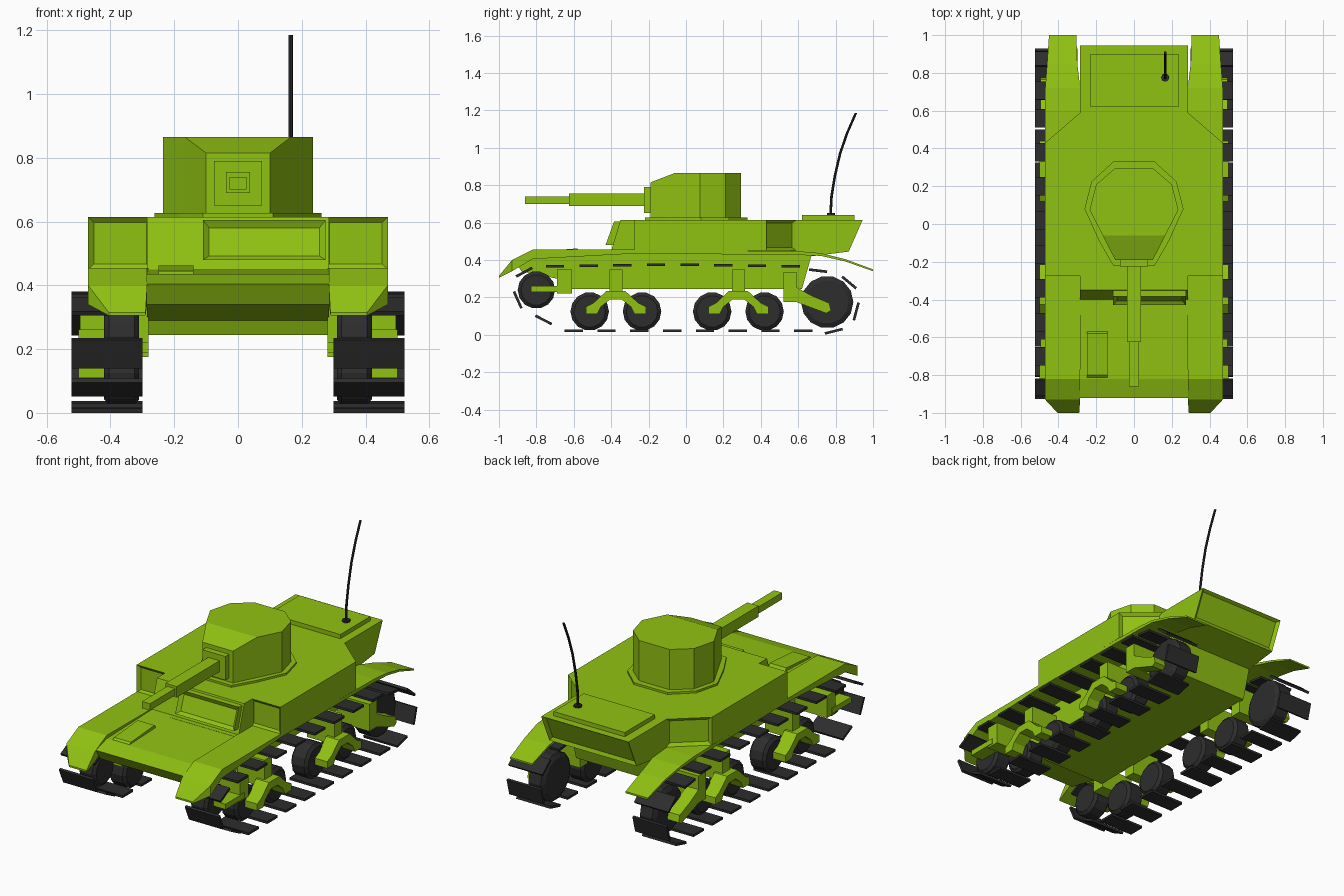
import bpy, bmesh, math
from mathutils import Vector

if "Cube" in bpy.data.objects:
    bpy.data.objects.remove(bpy.data.objects["Cube"])


def material(name, rgb):
    m = bpy.data.materials.new(name)
    m.diffuse_color = (*rgb, 1)
    m.use_nodes = True
    m.node_tree.nodes["Principled BSDF"].inputs["Base Color"].default_value = m.diffuse_color
    return m


GREEN = material("lime_green", (0.28, 0.54, 0.006))
BLACK = material("charcoal", (0.026, 0.026, 0.027))


def finish(name, bm, mat):
    bmesh.ops.recalc_face_normals(bm, faces=bm.faces)
    me = bpy.data.meshes.new(name)
    bm.to_mesh(me)
    bm.free()
    me.materials.append(mat)
    ob = bpy.data.objects.new(name, me)
    bpy.context.collection.objects.link(ob)
    return ob


def loft(name, rings, mat=GREEN, inset=None, thick=0.025, depth=-0.015):
    """Skin closed rings of equal length; optionally recess faces chosen by a rule."""
    bm = bmesh.new()
    vs = [[bm.verts.new(p) for p in r] for r in rings]
    n = len(vs[0])
    for a, b in zip(vs, vs[1:]):
        for i in range(n):
            bm.faces.new((a[i], a[(i + 1) % n], b[(i + 1) % n], b[i]))
    bm.faces.new(vs[0])
    bm.faces.new(vs[-1])
    bmesh.ops.recalc_face_normals(bm, faces=bm.faces)
    if inset:
        picked = [f for f in bm.faces if inset(f)]
        bmesh.ops.inset_individual(bm, faces=picked, thickness=thick, depth=depth)
    return finish(name, bm, mat)


def side_prism(name, prof, x0, x1, mat=GREEN, **kw):
    return loft(name, [[(x, y, z) for y, z in prof] for x in (x0, x1)], mat, **kw)


def plan_prism(name, plan, z0, z1, mat=GREEN, **kw):
    return loft(name, [[(x, y, z) for x, y in plan] for z in (z0, z1)], mat, **kw)


def box(name, x0, x1, y0, y1, z0, z1, mat=GREEN, **kw):
    return plan_prism(name, [(x0, y0), (x1, y0), (x1, y1), (x0, y1)], z0, z1, mat, **kw)


def mirrored(half):
    return half + [(-x, y) for x, y in reversed(half)]


# Hull: one side profile, with the rear plate recessed
side_prism("hull", [(-.35, .615), (-.40, .45), (-.82, .435), (-.92, .405), (-.88, .34),
                    (-.64, .29), (-.62, .245), (.62, .245), (.67, .42), (.87, .445),
                    (.945, .615)], -.285, .285,
           inset=lambda f: f.normal.y > .6 and f.calc_center_median().z > .5)

# Upper hull with side sponsons; front and rear corner plates recessed
for s in (-1, 1):
    plan_prism("sponson", [(s * x, y) for x, y in
                           ((.27, -.275), (.47, -.275), (.47, .43), (.285, .59), (.27, .59))],
               .45, .615, inset=lambda f: abs(f.normal.y) > .5 and f.calc_area() > .02)

# Engine deck cover
box("engine_cover", -.23, .235, .62, .90, .61, .64)

# Front visor, ledge and driver hatch
side_prism("visor", [(-.43, .48), (-.385, .605), (-.34, .605), (-.38, .48)], -.11, .275,
           inset=lambda f: f.normal.y < -.7, thick=.028, depth=-.018)
box("front_ledge", -.14, .29, -.43, -.38, .425, .45)
side_prism("driver_hatch", [(-.83, .42), (-.80, .445), (-.58, .462), (-.56, .43)], -.25, -.14)

# Fenders: thin strips running from the front lip to the flared rear
FENDER = [(-1.0, .315, .29, .405, .01), (-.93, .40, .285, .47, .06), (-.82, .455, .285, .47, .05),
          (-.27, .455, .28, .47, .02), (.6, .447, .28, .47, .02), (.72, .437, .285, .47, .015),
          (.85, .405, .30, .46, .012), (1.0, .35, .305, .45, .01)]
for s in (-1, 1):
    loft("fender", [[(s * a, y, z), (s * b, y, z), (s * b, y, z - t), (s * a, y, z - t)]
                    for y, z, a, b, t in FENDER])

# Turret: ring, body with sloped brow, mantlet and gun
RING = mirrored([(.11, -.22), (.185, -.09), (.262, .08), (.225, .225), (.11, .33)])
plan_prism("turret_ring", RING, .61, .627)
TURRET = [(.10, -.19, .815), (.166, -.06, .865), (.235, .075, .865),
          (.20, .21, .865), (.10, .295, .865)]
bm = bmesh.new()
full = TURRET + [(-x, y, z) for x, y, z in reversed(TURRET)]
low = [bm.verts.new((x, y, .615)) for x, y, z in full]
top = [bm.verts.new(p) for p in full]
for i in range(10):
    j = (i + 1) % 10
    bm.faces.new((low[i], low[j], top[j], top[i]))
bm.faces.new(low)
bm.faces.new(top[1:9])
bm.faces.new((top[0], top[1], top[8], top[9]))
finish("turret", bm, GREEN)
box("mantlet", -.075, .075, -.225, -.18, .65, .79)
box("gun_sleeve", -.037, .037, -.625, -.2, .69, .755)
box("gun_barrel", -.026, .026, -.86, -.6, .70, .74)


# Bent antenna on a small base
def tube_ring(y, z, r):
    return [(.165 + r * math.cos(k * math.tau / 8), y + r * math.sin(k * math.tau / 8), z)
            for k in range(8)]


loft("antenna", [tube_ring(y, z, .007) for y, z in
                 ((.772, .63), (.778, .74), (.796, .85), (.824, .97), (.862, 1.08), (.908, 1.185))],
     BLACK)
loft("antenna_base", [tube_ring(.775, z, .022) for z in (.635, .652)], BLACK)


# Running gear
def wheel(name, s, y, z, r, n=14):
    rings = []
    for x, k in ((.31, .82), (.325, 1), (.405, 1), (.42, .82)):
        rings.append([(s * x, y + r * k * math.cos(i * math.tau / n),
                       z + r * k * math.sin(i * math.tau / n)) for i in range(n)])
    loft(name, rings, BLACK)


def pad(s, y, z, deg):
    a = math.radians(deg)
    u = Vector((math.cos(a), math.sin(a)))
    v = Vector((-u.y, u.x)) * .007
    c = Vector((y, z))
    side_prism("track_pad", [tuple(c + u * p + v * q) for p, q in
                             ((-.049, -1), (.049, -1), (.049, 1), (-.049, 1))],
               s * .30, s * .523, BLACK)


ARM = [(.16, .11), (.10, .11), (.08, .15), (.03, .19)]
ARM_TOP = [(-.05, .235), (-.12, .17), (-.16, .15)]
for s in (-1, 1):
    # Wheels
    wheel("front_wheel", s, -.80, .24, .10)
    wheel("rear_wheel", s, .755, .175, .14)
    for c in (-.375, .28):
        for d in (-.14, .14):
            wheel("road_wheel", s, c + d, .125, .103)
        # Bogie arm and its post
        prof = ([(c - y, z) for y, z in ARM] + [(c + y, z) for y, z in reversed(ARM)]
                + [(c - y, z) for y, z in reversed(ARM_TOP)] + [(c + y, z) for y, z in ARM_TOP])
        side_prism("bogie_arm", prof, s * .415, s * .50)
        box("bogie_post", s * .28, s * .46, c - .035, c + .035, .19, .35)
    # Front and rear wheel brackets
    box("front_bracket", s * .28, s * .495, -.69, -.61, .22, .35)
    box("front_arm", s * .415, s * .50, -.83, -.65, .23, .262)
    box("rear_bracket", s * .28, s * .495, .52, .59, .175, .335)
    side_prism("rear_arm", [(.55, .19), (.75, .115), (.775, .13), (.765, .17), (.67, .21), (.58, .26)],
               s * .415, s * .495)
    # Track pads: straight runs, then the turns
    for i in range(8):
        pad(s, -.60 + .1753 * i, .022, 0)
        pad(s, -.70 + .18 * i, .366 + .008 * math.sin(i * math.pi / 7), 0)
    for y, z, deg in ((-.865, .335, 28), (-.90, .187, -66), (-.762, .08, -27), (.706, .343, -7),
                      (.872, .28, -40), (.91, .125, 75), (.79, .019, 14)):
        pad(s, y, z, deg)
